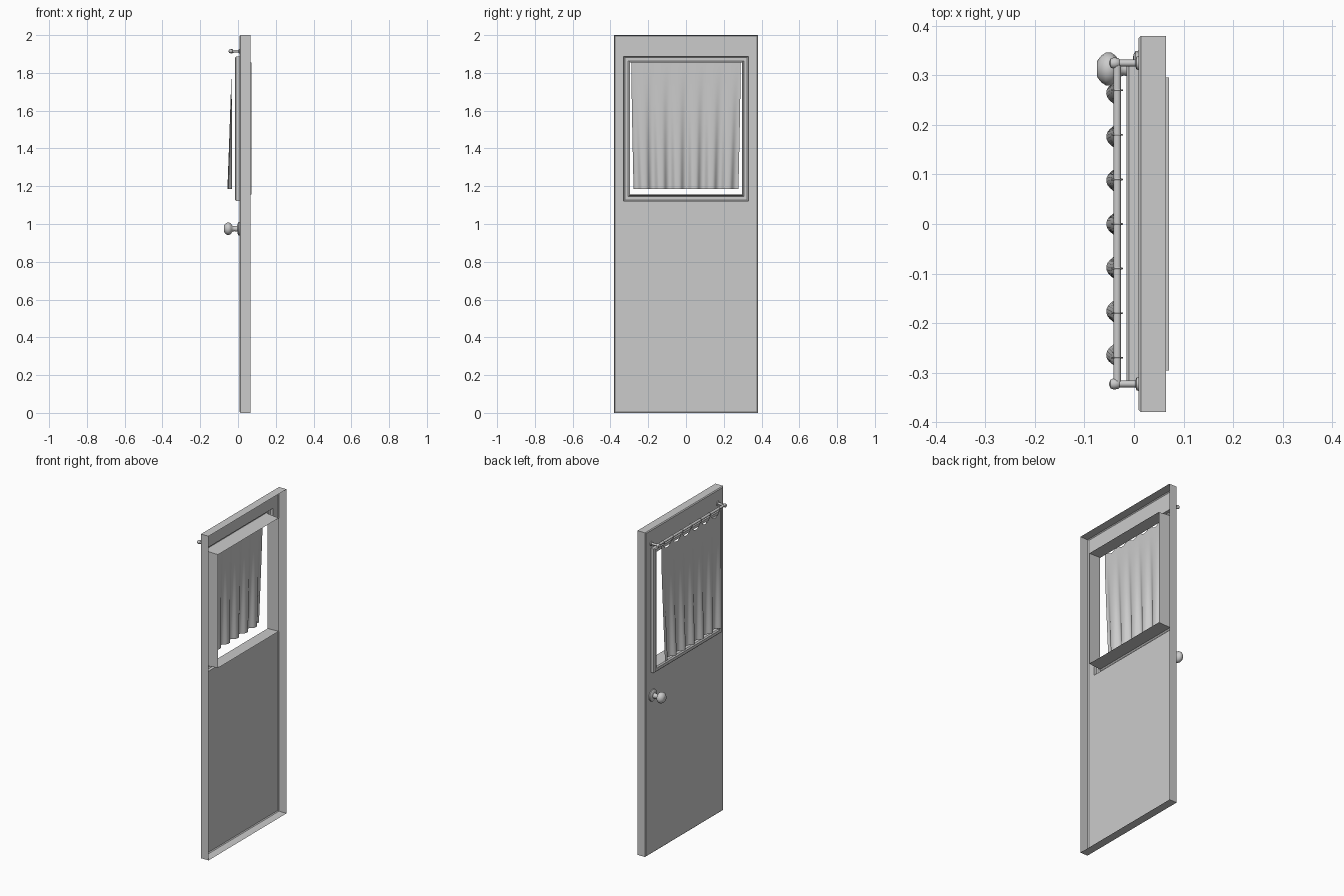
import bpy, math

if "Cube" in bpy.data.objects:
    bpy.data.objects.remove(bpy.data.objects["Cube"])

def make(name, verts, faces, smooth=None):
    me = bpy.data.meshes.new(name)
    me.from_pydata(verts, [], faces)
    me.update()
    ob = bpy.data.objects.new(name, me)
    bpy.context.collection.objects.link(ob)
    if smooth:
        bpy.ops.object.select_all(action='DESELECT')
        ob.select_set(True)
        bpy.context.view_layer.objects.active = ob
        bpy.ops.object.shade_smooth_by_angle(angle=math.radians(smooth))
    return ob

def rect_loft(name, rings):
    """Sheet skin through rectangles (x, half width, z low, z high)."""
    v, f = [], []
    for x, h, a, b in rings:
        v += [(x, -h, a), (x, h, a), (x, h, b), (x, -h, b)]
    for r in range(len(rings) - 1):
        for i in range(4):
            j = (i + 1) % 4
            f.append((4*r + i, 4*r + 4 + i, 4*r + 4 + j, 4*r + j))
    return make(name, v, f)

def lathe(name, prof, origin, axis='x', n=16):
    """Revolve (distance, radius) about -x or +y through origin."""
    v, f = [], []
    ox, oy, oz = origin
    for d, r in prof:
        for i in range(n):
            c, s = r*math.cos(2*math.pi*i/n), r*math.sin(2*math.pi*i/n)
            v.append((ox - d, oy - c, oz + s) if axis == 'x' else (ox + s, oy + d, oz + c))
    for k in range(len(prof) - 1):
        for i in range(n):
            j = (i + 1) % n
            f.append((k*n + i, k*n + j, k*n + n + j, k*n + n + i))
    f.append(tuple(range((len(prof) - 1)*n, len(prof)*n)))
    return make(name, v, f, 40)

# hollow door leaf, open on the back, with window cut-out
rect_loft("door_panel", [(.065, .38, 0, 2), (.014, .38, 0, 2),
                         (.009, .375, .005, 1.995), (.009, .33, 1.122, 1.887)])

# raised window trim running into the deep window lining
rect_loft("window_frame", [(.009, .33, 1.122, 1.887), (-.01, .33, 1.122, 1.887),
                           (-.015, .324, 1.128, 1.881), (-.015, .307, 1.145, 1.864),
                           (-.008, .300, 1.152, 1.860), (.071, .296, 1.157, 1.856)])

# door knob with rosette
lathe("door_knob", [(0, .037), (.006, .036), (.010, .030), (.012, .016), (.030, .013),
                    (.040, .017), (.046, .027), (.055, .033), (.066, .033), (.075, .027),
                    (.083, .017), (.084, .010), (.082, .002)], (.009, .313, .975))

# curtain rod and its two brackets
RX, RZ = -.034, 1.915
lathe("curtain_rod", [(0, .008), (.64, .008)], (RX, -.32, RZ), 'y', 10)
for side, y in (("left", -.323), ("right", .325)):
    lathe(side + "_rod_bracket", [(0, .014), (.004, .013), (.006, .007), (.038, .007),
                                  (.041, .010), (.050, .0115), (.056, .009), (.059, .003)],
          (.009, y, RZ), 'x', 10)

# hanging loops round the rod
STEP = .09
for k in range(-3, 4):
    bpy.ops.mesh.primitive_torus_add(major_segments=14, minor_segments=6, major_radius=.010,
                                     minor_radius=.002, location=(RX, k*STEP, RZ - .001),
                                     rotation=(math.pi/2, 0, 0))
    bpy.context.object.name = "curtain_loop"

# curtain: scalloped top, pleats deepening towards the hem
NY, NZ, W = 108, 20, .28
v, f = [], []
for r in range(NZ + 1):
    t = r / NZ
    for c in range(NY + 1):
        y = (2*c/NY - 1) * W
        ph = math.pi * y / STEP
        top = 1.905 - .036 * abs(math.sin(ph))**.8
        z = top + (1.185 - top) * t
        pleat = math.cos(ph)**4
        depth = .022 * max(0, t - .12)**1.1
        x = -.034 - .003*t + .006*t*math.sin(ph)**2 - depth*pleat
        yy = y * (1.035 - .055 * t**1.3) + .006*t*math.sin(2*ph)*pleat
        v.append((x, yy, z))
for r in range(NZ):
    for c in range(NY):
        a = r*(NY + 1) + c
        f.append((a, a + 1, a + NY + 2, a + NY + 1))
make("curtain", v, f, 60)
